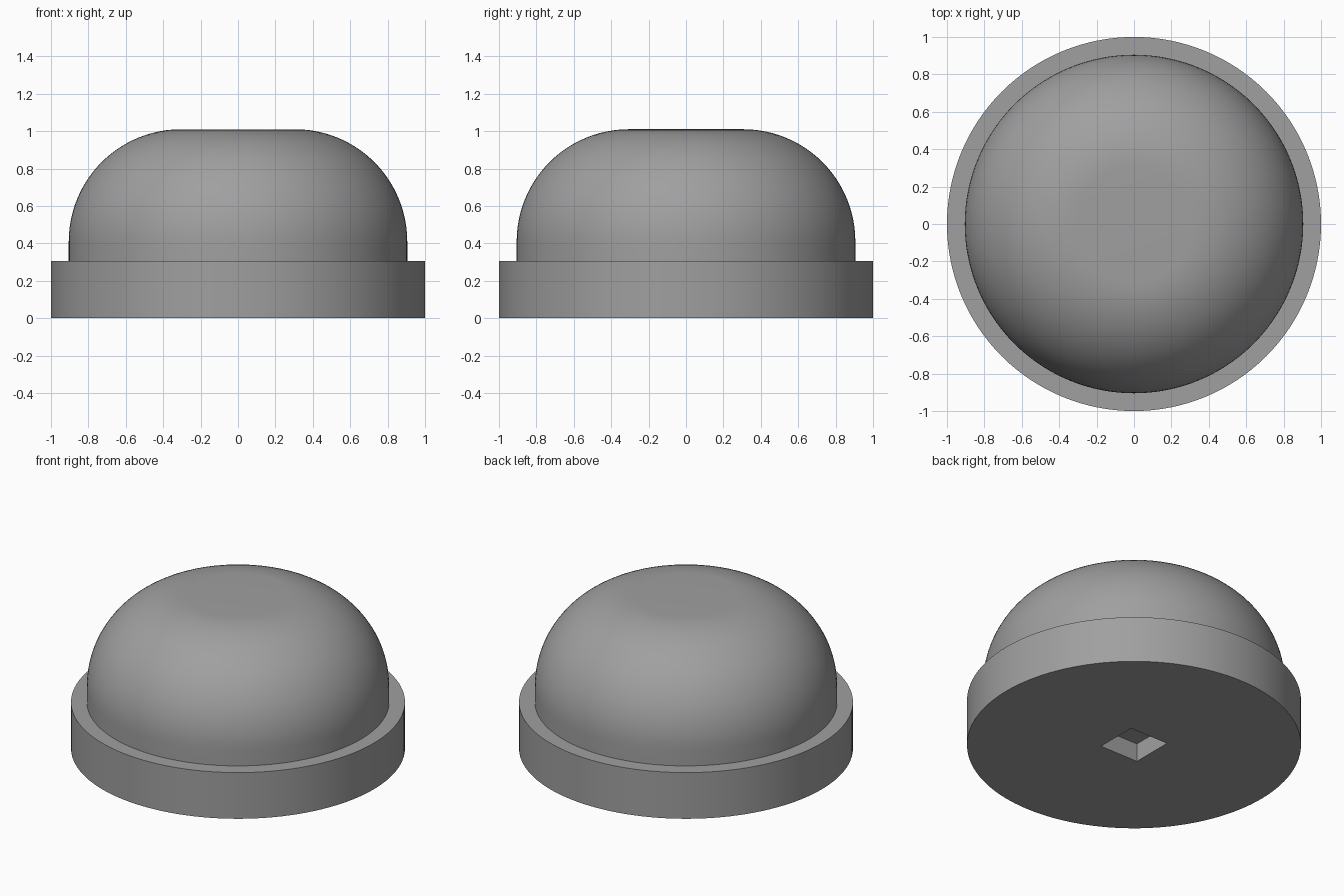
import bpy, bmesh, math

if "Cube" in bpy.data.objects:
    bpy.data.objects.remove(bpy.data.objects["Cube"])

SEGMENTS = 128
BASE_R, BASE_H = 1.0, 0.305
DOME_R, TOP_Z, ROUND_R = 0.905, 1.01, 0.6
SOCKET_SIDE, SOCKET_DEPTH = 0.28, 0.12

grey = bpy.data.materials.new("grey")
grey.diffuse_color = (0.35, 0.35, 0.35, 1)
grey.use_nodes = True
grey.node_tree.nodes["Principled BSDF"].inputs["Base Color"].default_value = grey.diffuse_color

# Half profile: base, step, straight wall, rounded shoulder, flat top
profile = [(BASE_R, 0), (BASE_R, BASE_H), (DOME_R, BASE_H)]
for i in range(25):
    a = math.radians(90 * i / 24)
    profile.append((DOME_R - ROUND_R + ROUND_R * math.cos(a),
                    TOP_Z - ROUND_R + ROUND_R * math.sin(a)))

# Domed body, turned around z
bm = bmesh.new()
rings = []
for r, z in profile:
    rings.append([bm.verts.new((r * math.cos(math.tau * k / SEGMENTS),
                                r * math.sin(math.tau * k / SEGMENTS), z))
                  for k in range(SEGMENTS)])
for low, high in zip(rings, rings[1:]):
    for k in range(SEGMENTS):
        n = (k + 1) % SEGMENTS
        bm.faces.new((low[k], low[n], high[n], high[k]))
bm.faces.new(rings[-1])
bm.faces.new(rings[0][::-1])
mesh = bpy.data.meshes.new("domed_body")
bm.to_mesh(mesh)
bm.free()
body = bpy.data.objects.new("domed_body", mesh)
bpy.context.collection.objects.link(body)
mesh.materials.append(grey)

# Square socket cut into the underside
bpy.ops.mesh.primitive_cube_add(size=1, location=(0, 0, 0))
cutter = bpy.context.object
cutter.name = "socket_cutter"
cutter.scale = (SOCKET_SIDE, SOCKET_SIDE, 2 * SOCKET_DEPTH)
cutter.data.materials.append(grey)
cutter.hide_render = True

bpy.ops.object.select_all(action='DESELECT')
body.select_set(True)
bpy.context.view_layer.objects.active = body
cut = body.modifiers.new("socket", 'BOOLEAN')
cut.operation = 'DIFFERENCE'
cut.solver = 'EXACT'
cut.object = cutter
bpy.ops.object.modifier_apply(modifier=cut.name)
bpy.data.objects.remove(cutter, do_unlink=True)

bpy.ops.object.shade_smooth_by_angle(angle=math.radians(30))
